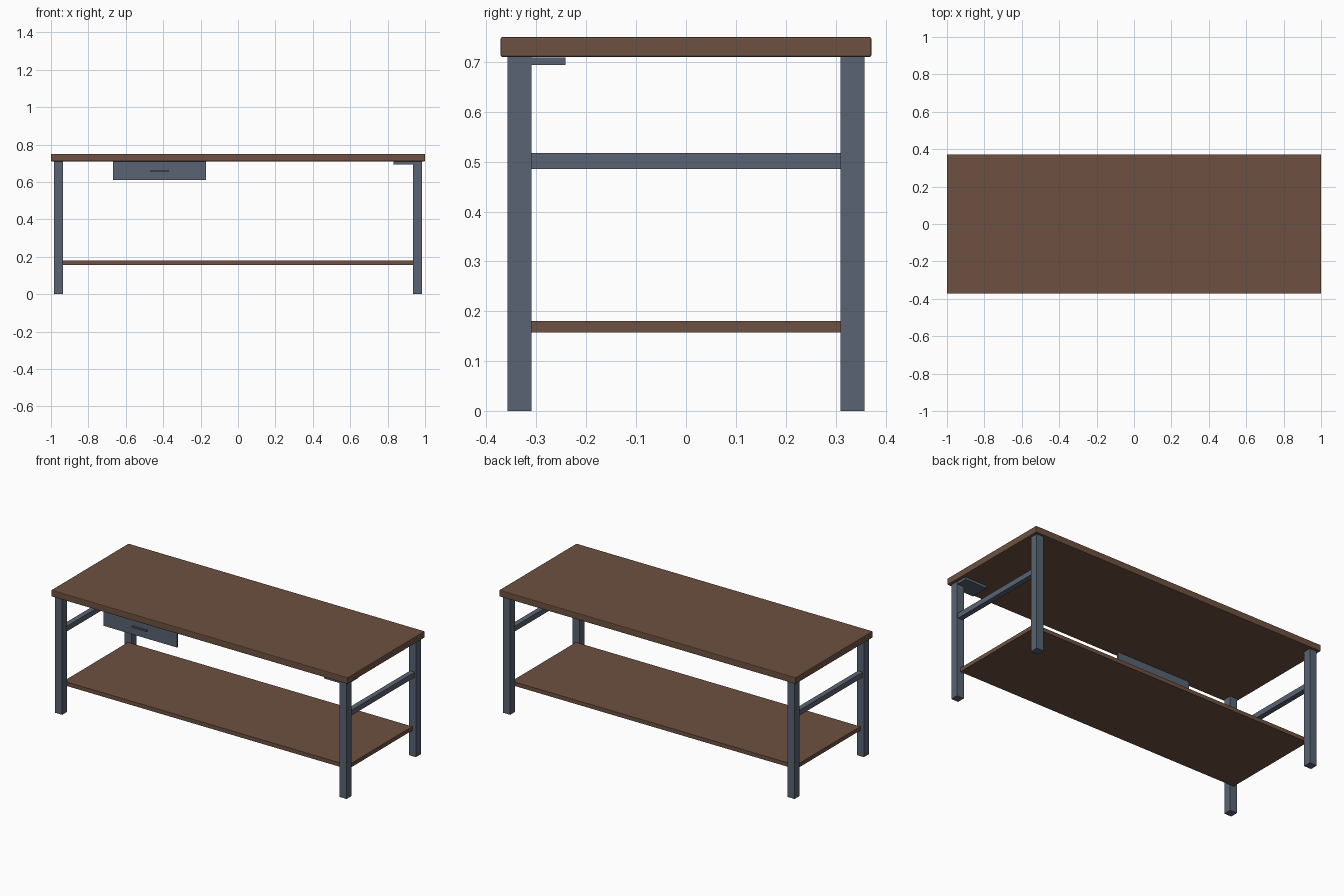
import bpy
import bmesh

cube = bpy.data.objects.get("Cube")
if cube:
    bpy.data.objects.remove(cube, do_unlink=True)


def material(name, rgb):
    mat = bpy.data.materials.new(name)
    mat.use_nodes = True
    mat.diffuse_color = (*rgb, 1)
    mat.node_tree.nodes["Principled BSDF"].inputs["Base Color"].default_value = (*rgb, 1)
    return mat


wood = material("brown_wood", (0.155, 0.083, 0.052))
steel = material("blue_grey_steel", (0.098, 0.127, 0.171))


def box(name, xs, ys, zs, mat, bevel=0):
    """Box spanning the given low and high limits on each axis."""
    bm = bmesh.new()
    bmesh.ops.create_cube(bm, size=1)
    for v in bm.verts:
        v.co = [lim[0] if c < 0 else lim[1] for c, lim in zip(v.co, (xs, ys, zs))]
    mesh = bpy.data.meshes.new(name)
    bm.to_mesh(mesh)
    bm.free()
    mesh.materials.append(mat)
    obj = bpy.data.objects.new(name, mesh)
    bpy.context.collection.objects.link(obj)
    if bevel:
        mod = obj.modifiers.new("edge_bevel", "BEVEL")
        mod.width = bevel
        mod.segments = 2
    return obj


# Worktop and lower shelf
box("worktop", (-1, 1), (-0.372, 0.372), (0.71, 0.75), wood, 0.004)
box("lower_shelf", (-0.96, 0.96), (-0.31, 0.31), (0.157, 0.181), wood)

# Four legs, and a cross rail at each end
for side, sx in (("left", 1), ("right", -1)):
    for end, sy in (("front", -1), ("back", 1)):
        box(f"{end}_{side}_leg", sorted((sx * 0.936, sx * 0.984)),
            sorted((sy * 0.31, sy * 0.358)), (0, 0.71), steel)
    box(f"{side}_cross_rail", sorted((sx * 0.944, sx * 0.976)),
        (-0.31, 0.31), (0.485, 0.517), steel)

# Drawer front with its handle
box("drawer_front", (-0.667, -0.17), (-0.344, -0.335), (0.61, 0.71), steel)
box("drawer_handle", (-0.47, -0.37), (-0.354, -0.344), (0.656, 0.664), steel)

# Mounting plate under the front left corner
box("corner_plate", (0.832, 0.982), (-0.357, -0.242), (0.694, 0.709), steel)
